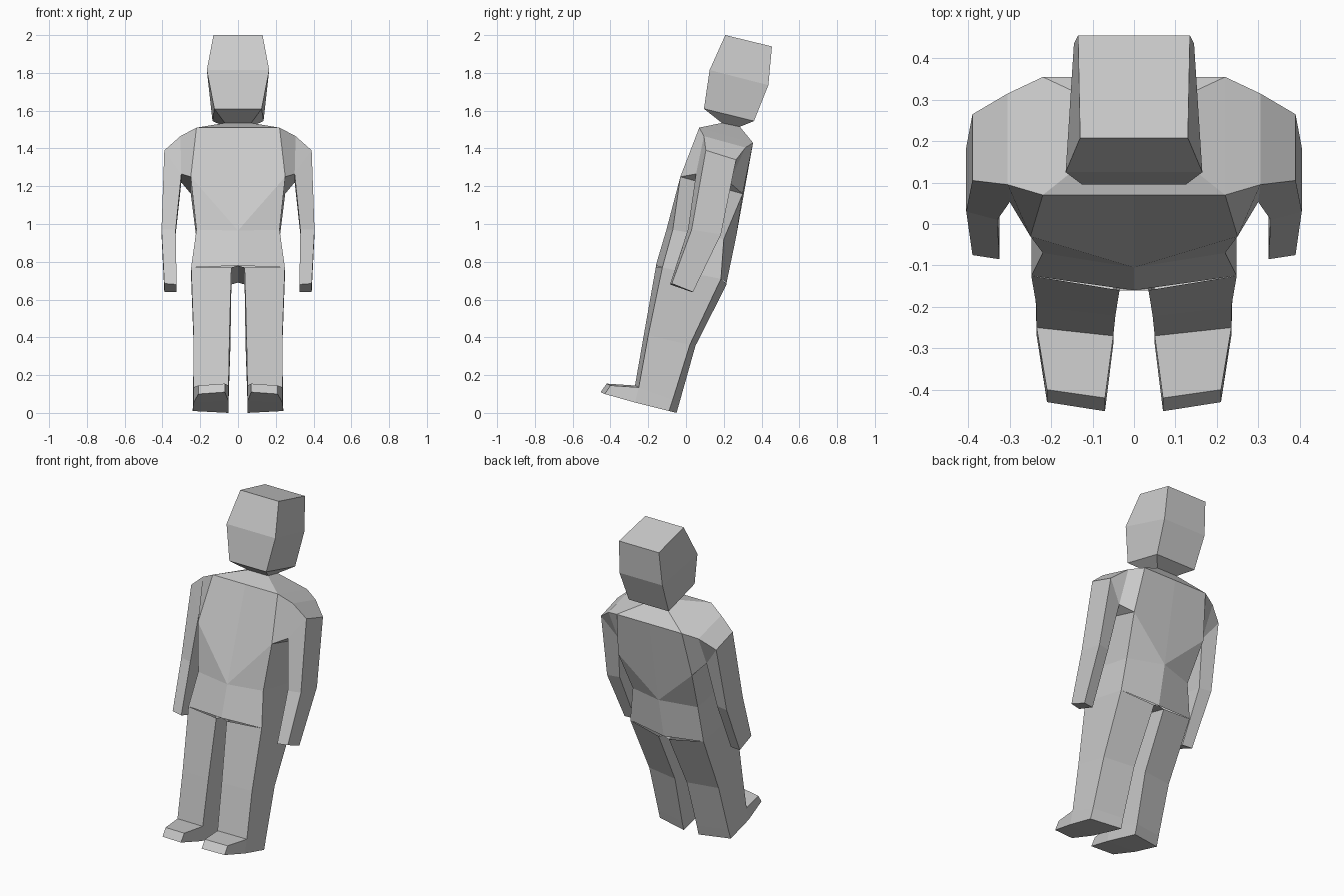
import bpy, bmesh

if "Cube" in bpy.data.objects:
    bpy.data.objects.remove(bpy.data.objects["Cube"])

grey = bpy.data.materials.new("plain grey")
grey.diffuse_color = (0.6, 0.6, 0.6, 1)
grey.use_nodes = True
grey.node_tree.nodes["Principled BSDF"].inputs["Base Color"].default_value = grey.diffuse_color


def loft(name, rings, closed=True, cap_start=False, cap_end=False, skip=(), extra=()):
    """Skin the +x half through rings of points, then mirror it across x."""
    bm = bmesh.new()
    vs = [[bm.verts.new(p) for p in r] for r in rings]
    n = len(rings[0])
    for k in range(len(vs) - 1):
        a, b = vs[k], vs[k + 1]
        for i in range(n if closed else n - 1):
            if (k, i) not in skip:
                j = (i + 1) % n
                bm.faces.new((a[i], b[i], b[j], a[j]))
    if cap_start:
        bm.faces.new(vs[0])
    if cap_end:
        bm.faces.new(vs[-1][::-1])
    for quad in extra:
        bm.faces.new([bm.verts.new(p) for p in quad])
    bmesh.ops.remove_doubles(bm, verts=bm.verts, dist=0.0005)
    me = bpy.data.meshes.new(name)
    bm.to_mesh(me)
    bm.free()
    me.materials.append(grey)
    ob = bpy.data.objects.new(name, me)
    bpy.context.collection.objects.link(ob)
    mod = ob.modifiers.new("mirror", "MIRROR")
    mod.use_clip = True
    return ob


def half(front, back):
    """Half ring: centre front, corner front, corner back, centre back."""
    return [(0, *front[1:]), front, back, (0, *back[1:])]


neck = half((.07, .19, 1.535), (.07, .285, 1.515))

# Head: tapered box that narrows to the neck
loft("head", [
    half((.13, .208, 2.0), (.135, .455, 1.94)),
    half((.165, .125, 1.815), (.145, .436, 1.735)),
    half((.125, .095, 1.61), (.135, .36, 1.545)),
    neck], closed=False, cap_start=True)

# Torso: chest comes to a point at the waist centre, side open where the arm joins
waist_f, waist_b = (0, -.105, .965), (0, .265, .93)
pit_f, pit_b = (.25, -.03, 1.25), (.25, .30, 1.16)
sh_f, sh_b = (.22, .07, 1.51), (.22, .355, 1.43)
hip_f, hip_b = (.248, -.125, .77), (.248, .185, .71)
crotch_f, crotch_b = (.035, -.16, .77), (.035, .215, .68)
loft("torso", [
    neck,
    half(sh_f, sh_b),
    [waist_f, pit_f, pit_b, waist_b],
    [waist_f, (.22, -.07, .97), (.22, .20, .92), waist_b],
    [(0, -.16, .78), hip_f, hip_b, (0, .215, .69)]],
    closed=False, skip={(1, 1)},
    extra=[[(0, -.16, .78), (0, .215, .69), crotch_b, crotch_f]])

# Arms: rounded shoulder, slight bend at the elbow
arm_f, arm_b = (.30, .053, 1.265), (.30, .23, 1.22)
loft("arms", [
    [pit_f, sh_f, sh_b, pit_b],
    [arm_f, (.305, .095, 1.465), (.305, .315, 1.405), arm_b],
    [arm_f, (.39, .105, 1.39), (.39, .265, 1.34), arm_b],
    [(.33, .01, .97), (.405, .03, .97), (.405, .185, .945), (.33, .17, .945)],
    [(.325, -.085, .68), (.39, -.075, .685), (.39, .037, .64), (.325, .03, .64)]],
    cap_end=True)

# Legs: open at the ankle front where the foot joins
ankle_i, ankle_o = (.05, -.27, .145), (.235, -.25, .135)
sole_i, sole_o = (.05, -.29, .062), (.235, -.27, .055)
loft("legs", [
    [crotch_f, hip_f, hip_b, crotch_b],
    [(.045, -.222, .42), (.235, -.20, .41), (.235, .02, .36), (.04, .05, .355)],
    [ankle_i, ankle_o, (.238, -.07, .07), (.05, -.033, .06)],
    [sole_i, sole_o, (.24, -.09, .01), (.05, -.05, 0)]],
    cap_end=True, skip={(2, 0)})

# Feet: short wedges
loft("feet", [
    [ankle_o, sole_o, sole_i, ankle_i],
    [(.21, -.40, .145), (.21, -.43, .10), (.07, -.452, .11), (.07, -.42, .155)]],
    cap_end=True)
